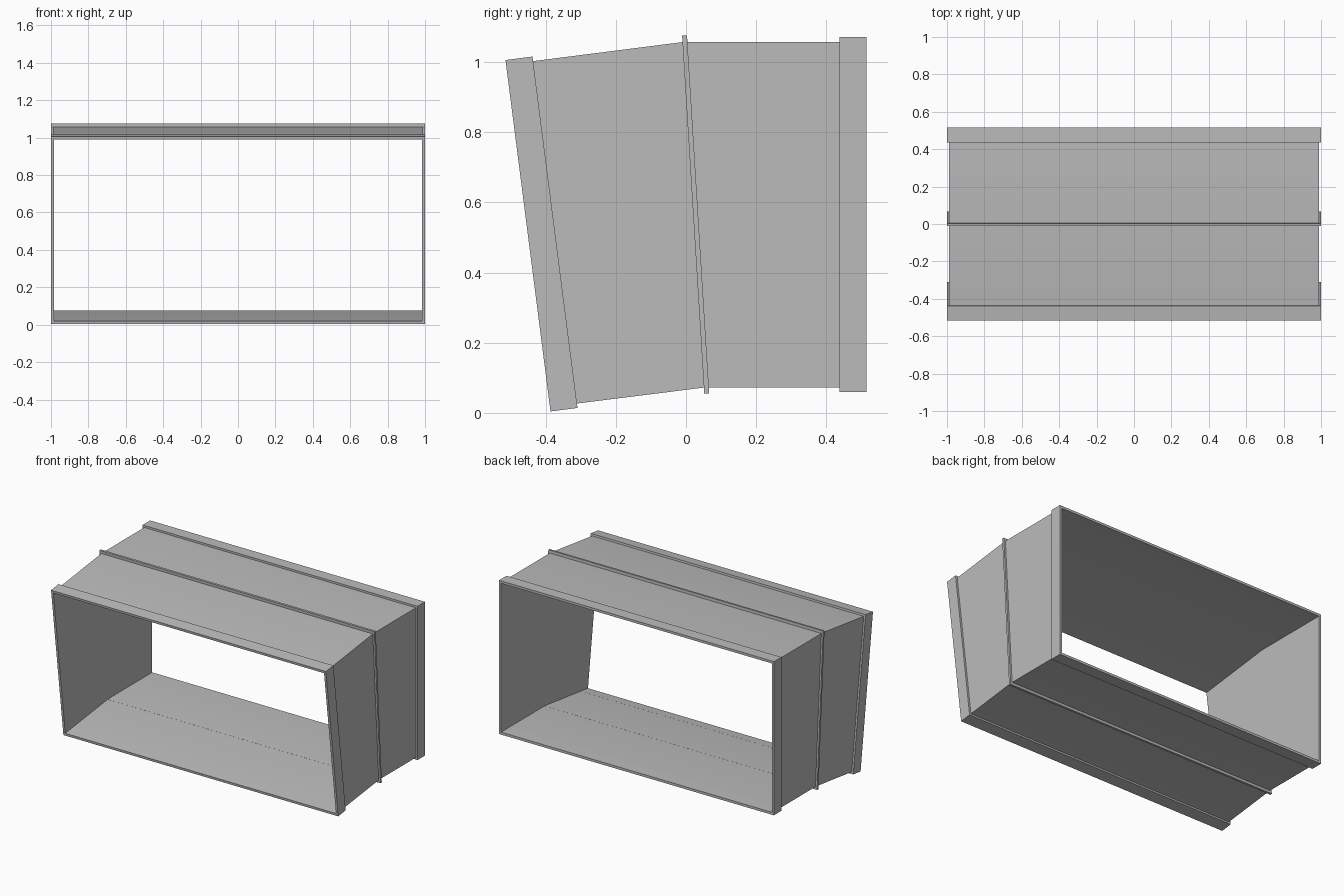
import bpy, bmesh
from mathutils import Vector

if "Cube" in bpy.data.objects:
    bpy.data.objects.remove(bpy.data.objects["Cube"])

metal = bpy.data.materials.new("galvanised_grey")
metal.diffuse_color = (0.5, 0.5, 0.5, 1)
metal.use_nodes = True
metal.node_tree.nodes["Principled BSDF"].inputs["Base Color"].default_value = metal.diffuse_color

HALF_W = 0.988   # half width of the duct
SHEET = 0.003    # sheet thickness


def loop_tube(name, sections):
    """Closed skin through rectangles given as (top yz, bottom yz, half width)."""
    bm = bmesh.new()
    rings = []
    for (ty, tz), (by, bz), w in sections:
        rings.append([bm.verts.new(p) for p in
                      ((-w, ty, tz), (w, ty, tz), (w, by, bz), (-w, by, bz))])
    for a, b in zip(rings, rings[1:] + rings[:1]):
        for i in range(4):
            j = (i + 1) % 4
            bm.faces.new((a[i], a[j], b[j], b[i]))
    bmesh.ops.recalc_face_normals(bm, faces=bm.faces)
    me = bpy.data.meshes.new(name)
    bm.to_mesh(me)
    bm.free()
    me.materials.append(metal)
    ob = bpy.data.objects.new(name, me)
    bpy.context.collection.objects.link(ob)
    return ob


def grow(top, bottom, d, w):
    """Enlarge a rectangular section by d in height and to half width w."""
    t, b = Vector(top), Vector(bottom)
    n = (t - b).normalized() * d
    return tuple(t + n), tuple(b - n), w


def band(name, front, back, height, side):
    """Raised rectangular collar around the duct between two sections."""
    return loop_tube(name, [grow(*front, height, HALF_W + side),
                            grow(*back, height, HALF_W + side),
                            grow(*back, -SHEET, HALF_W - SHEET),
                            grow(*front, -SHEET, HALF_W - SHEET)])


# Duct centreline sections as (top, bottom) points in the y-z plane
front = ((-0.513, 0.993), (-0.388, 0.017))
front_in = ((-0.436, 1.003), (-0.311, 0.027))
bend = ((-0.003, 1.058), (0.058, 0.073))
back_in = ((0.437, 1.058), (0.437, 0.073))
back = ((0.515, 1.058), (0.515, 0.073))

# Bent sheet-metal duct
path = [front, bend, back]
duct = loop_tube("duct", [(*s, HALF_W) for s in path] +
                 [grow(*s, -SHEET, HALF_W - SHEET) for s in reversed(path)])
bpy.context.view_layer.objects.active = duct
duct.select_set(True)
bpy.ops.object.shade_smooth_by_angle()

# End flanges
band("front_flange", front, front_in, 0.013, 0.012)
band("back_flange", back_in, back, 0.013, 0.012)

# Thin rib at the bend
rib_edges = [tuple((y + dy, z + dy * 0.06) for y, z in bend) for dy in (-0.007, 0.007)]
band("middle_rib", *rib_edges, 0.018, 0.012)
